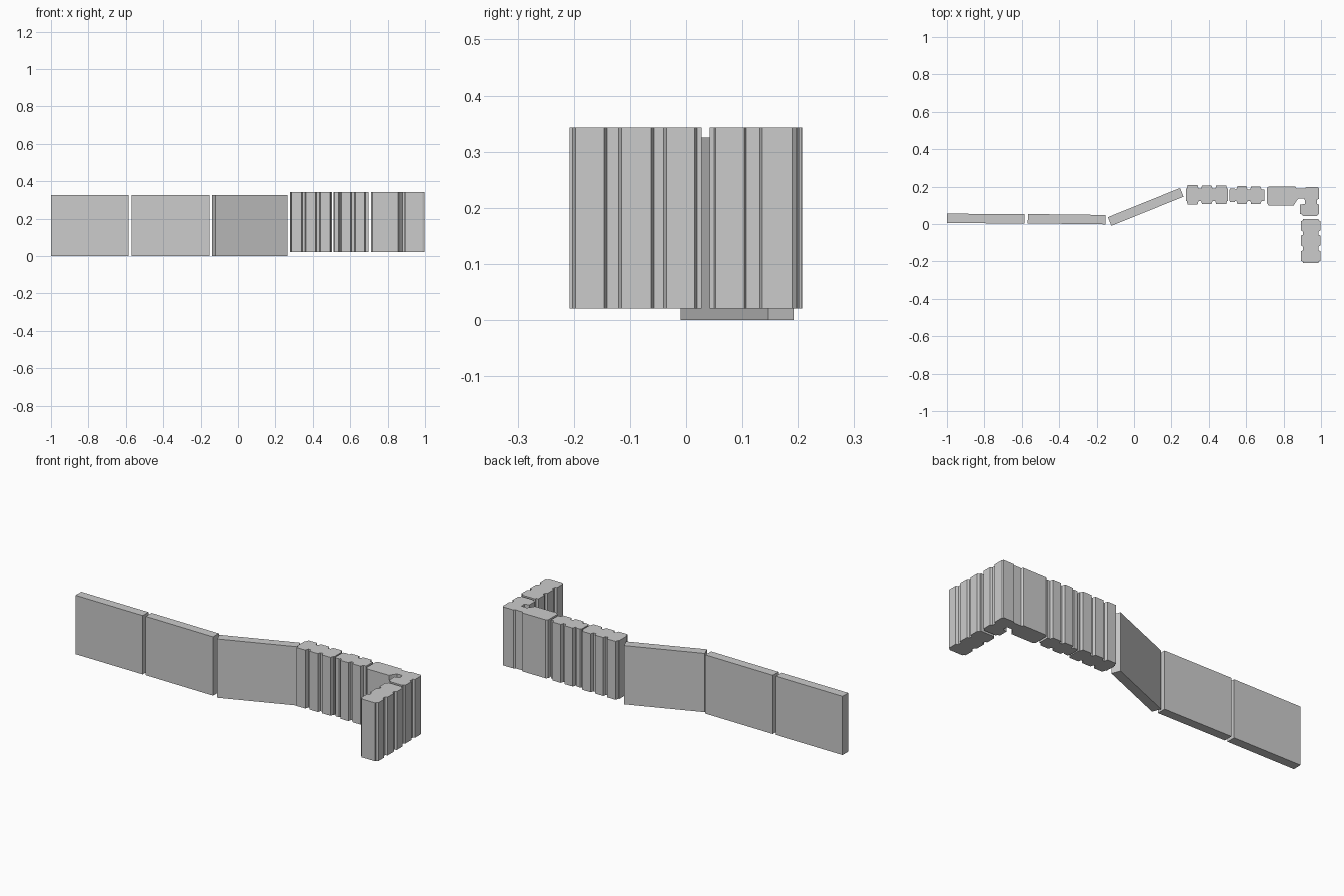
import bpy, bmesh
from math import radians, cos, sin

if "Cube" in bpy.data.objects:
    bpy.data.objects.remove(bpy.data.objects["Cube"])


def prism(name, points, z0, z1):
    """Extrude a plan outline straight up from z0 to z1."""
    bm = bmesh.new()
    face = bm.faces.new([bm.verts.new((x, y, z0)) for x, y in points])
    top = bmesh.ops.extrude_face_region(bm, geom=[face])["geom"]
    for v in top:
        if isinstance(v, bmesh.types.BMVert):
            v.co.z = z1
    bmesh.ops.recalc_face_normals(bm, faces=bm.faces)
    mesh = bpy.data.meshes.new(name)
    bm.to_mesh(mesh)
    bm.free()
    obj = bpy.data.objects.new(name, mesh)
    bpy.context.collection.objects.link(obj)
    return obj


def flat_panel(name, cx, cy, length, angle):
    a = radians(angle)
    pts = [(cx + u * cos(a) - v * sin(a), cy + u * sin(a) + v * cos(a))
           for u, v in ((-length / 2, -.025), (length / 2, -.025),
                        (length / 2, .025), (-length / 2, .025))]
    return prism(name, pts, 0, .325)


def ribbed_panel(name, start, end, ribs, centre, valley, along_y=False):
    """Ribs are (from, to, half depth) along the run; both sides match."""
    edge = [(start, valley)]
    for a, b, h in ribs:
        edge += [(a - .005, valley), (a, h), (b, h), (b + .005, valley)]
    edge.append((end, valley))
    pts = [(u, centre - h) for u, h in edge] + [(u, centre + h) for u, h in reversed(edge)]
    if along_y:
        pts = [(v, u) for u, v in pts]
    return prism(name, pts, .02, .343)


# Smooth wall panels
flat_panel("flat_panel_end", -.793, .029, .414, -.5)
flat_panel("flat_panel_middle", -.36, .026, .416, -.7)
flat_panel("flat_panel_angled", .0625, .0915, .4165, 22)

# Ribbed wall panels
ribbed_panel("ribbed_panel_long", .277, .503,
             [(.287, .34, .052), (.364, .415, .05), (.44, .493, .05)], .156, .033)
ribbed_panel("ribbed_panel_short", .51, .698,
             [(.516, .538, .037), (.553, .602, .048), (.627, .677, .047)], .154, .03)
ribbed_panel("ribbed_panel_return", -.208, .028,
             [(-.197, -.146, .053), (-.115, -.062, .053), (-.035, .015, .053)],
             .945, .041, along_y=True)

# Corner panel joining the two ribbed runs
corner = [(.71, .112), (.72, .1), (.855, .1), (.865, .118), (.88, .137),
          (.912, .137), (.915, .108), (.888, .103), (.888, .055), (.9, .05),
          (.905, .042), (.978, .042), (.982, .05), (.99, .053), (.99, .103),
          (.979, .107), (.979, .131), (.99, .135), (.99, .19), (.984, .197),
          (.92, .197), (.913, .19), (.87, .19), (.862, .2), (.72, .2), (.71, .192)]
prism("corner_panel", corner, .02, .343)
